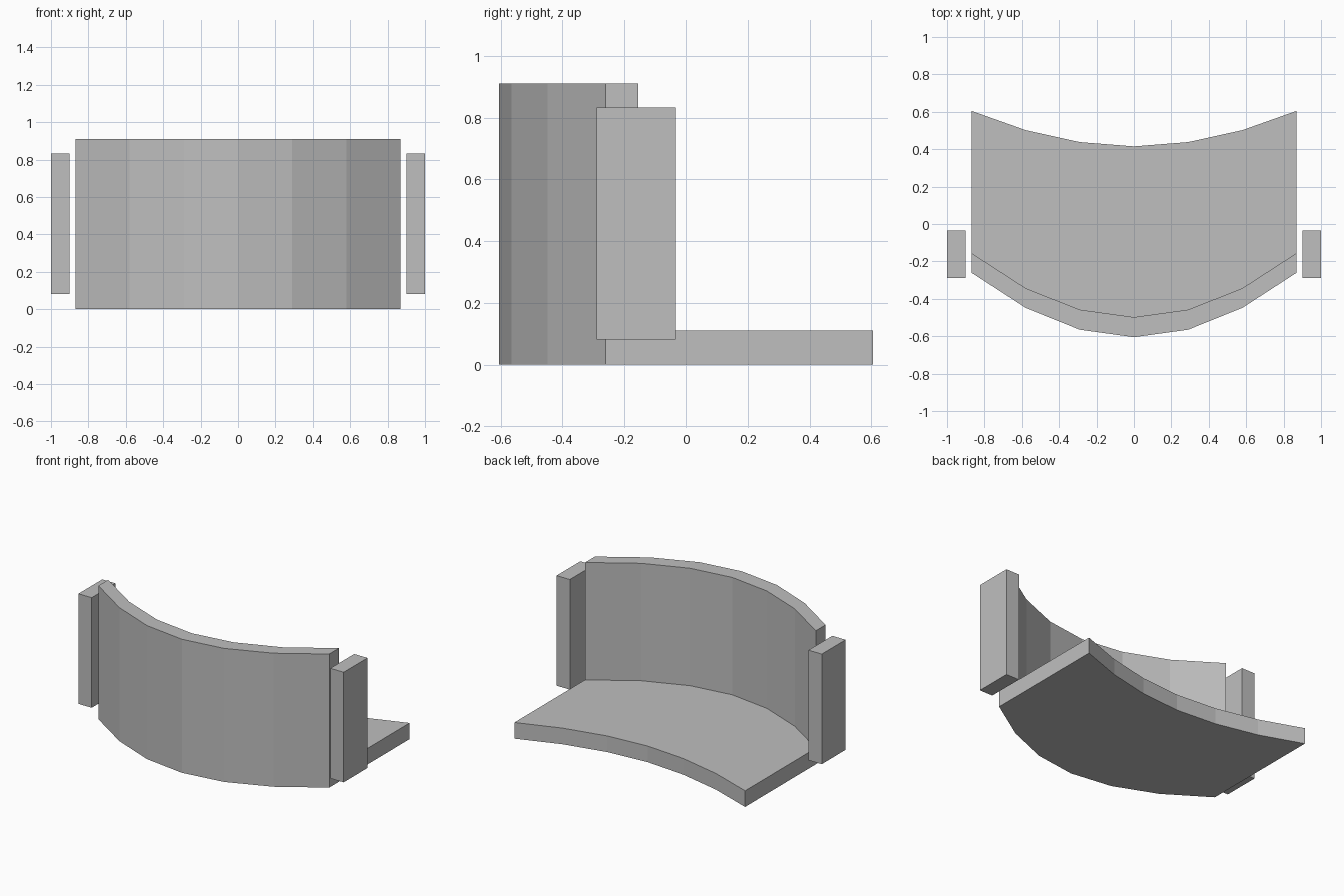
import bpy, bmesh

if "Cube" in bpy.data.objects:
    bpy.data.objects.remove(bpy.data.objects["Cube"])

grey = bpy.data.materials.new("plain grey")
grey.diffuse_color = (0.52, 0.52, 0.52, 1)
grey.use_nodes = True
grey.node_tree.nodes["Principled BSDF"].inputs["Base Color"].default_value = grey.diffuse_color


def finish(bm, name):
    bmesh.ops.recalc_face_normals(bm, faces=bm.faces)
    mesh = bpy.data.meshes.new(name)
    bm.to_mesh(mesh)
    bm.free()
    mesh.materials.append(grey)
    obj = bpy.data.objects.new(name, mesh)
    bpy.context.collection.objects.link(obj)
    return obj


# Curved L-shaped body: one L section swept across x
# half stations: x, outer front y, inner wall y, back edge y
half = [(0, -0.605, -0.498, 0.415), (0.29, -0.565, -0.458, 0.438),
        (0.58, -0.448, -0.343, 0.502), (0.87, -0.26, -0.155, 0.605)]
stations = [(-x, a, b, c) for x, a, b, c in half[:0:-1]] + half
FLOOR, TOP = 0.11, 0.91

bm = bmesh.new()
rings = []
for x, front, inner, back in stations:
    section = [(front, 0), (inner, 0), (back, 0), (back, FLOOR),
               (inner, FLOOR), (inner, TOP), (front, TOP)]
    rings.append([bm.verts.new((x, y, z)) for y, z in section])
for r, s in zip(rings, rings[1:]):
    for i in range(7):
        j = (i + 1) % 7
        bm.faces.new((r[i], r[j], s[j], s[i]))
for r in (rings[0], rings[-1]):
    bm.faces.new(r)
finish(bm, "curved_seat_and_back")

# Separate upright plate on each side
for side, name in ((-1, "left_side_plate"), (1, "right_side_plate")):
    bm = bmesh.new()
    bmesh.ops.create_cube(bm, size=1)
    bmesh.ops.scale(bm, vec=(0.10, 0.256, 0.75), verts=bm.verts)
    bmesh.ops.translate(bm, vec=(side * 0.95, -0.162, 0.457), verts=bm.verts)
    finish(bm, name)
